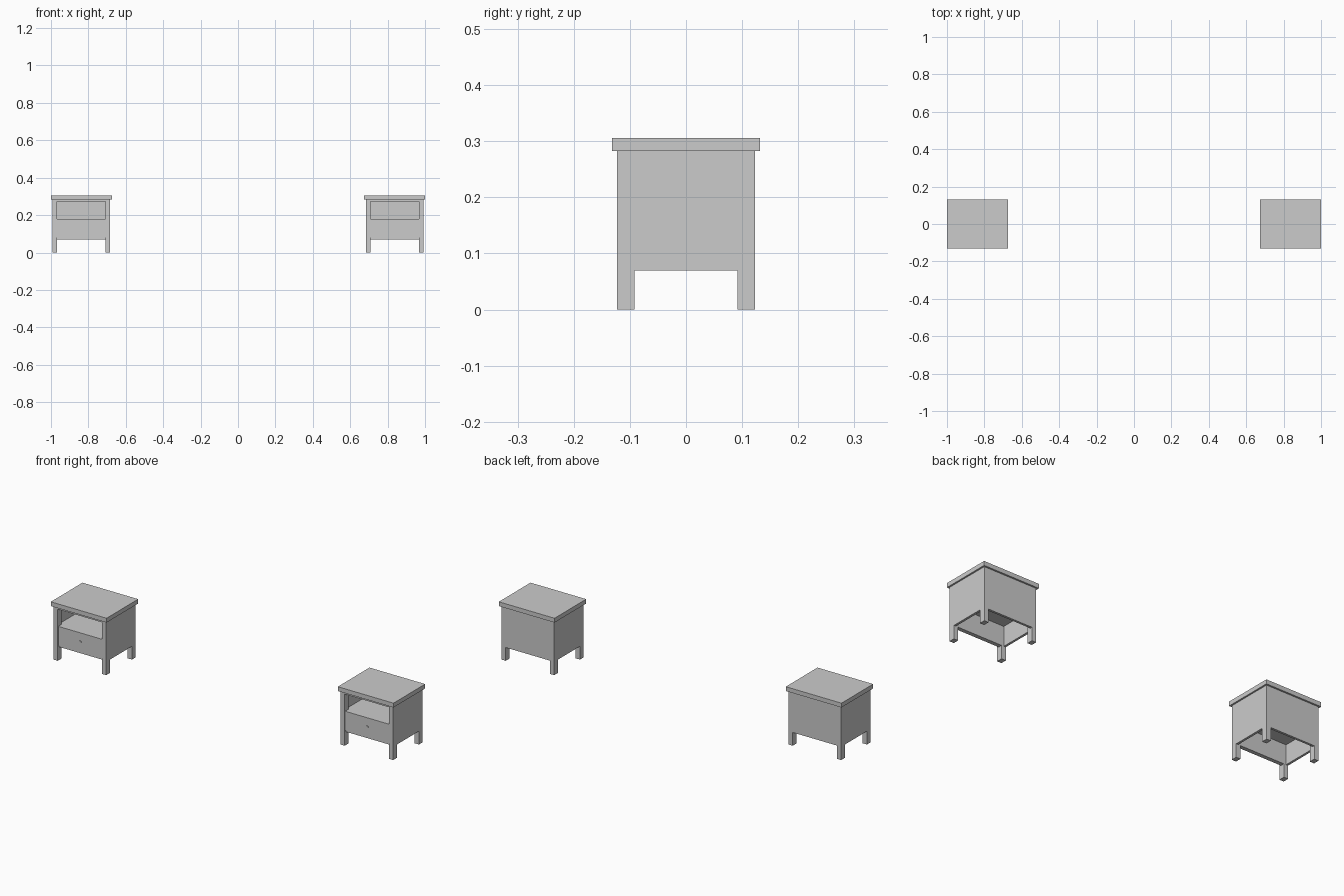
import bpy
from math import radians

if "Cube" in bpy.data.objects:
    bpy.data.objects.remove(bpy.data.objects["Cube"])

HW, HD = 0.154, 0.123        # body half width and half depth
LX, LY = 0.025, 0.031        # post section
BODY_Z, TOP_Z = 0.07, 0.283


def box(name, cx, x, y, z):
    """Box from (min, max) ranges, shifted sideways to its nightstand."""
    bpy.ops.mesh.primitive_cube_add(
        size=1, location=(cx + sum(x) / 2, sum(y) / 2, sum(z) / 2))
    ob = bpy.context.object
    ob.name = name
    ob.scale = (x[1] - x[0], y[1] - y[0], z[1] - z[0])
    bpy.ops.object.transform_apply(location=False, rotation=False, scale=True)
    return ob


def nightstand(side, cx):
    # table top
    box(side + "_table_top", cx, (-0.1625, 0.1625), (-0.132, 0.132), (TOP_Z, 0.306))

    # corner posts that run down into legs
    for sx, xn in ((-1, "left"), (1, "right")):
        x = sorted((sx * HW, sx * (HW - LX)))
        for sy, yn in ((-1, "front"), (1, "back")):
            y = sorted((sy * HD, sy * (HD - LY)))
            box(f"{side}_{yn}_{xn}_leg", cx, x, y, (0, TOP_Z))
        # side panel between the posts
        xp = sorted((sx * HW, sx * (HW - 0.012)))
        box(f"{side}_{xn}_panel", cx, xp, (-HD + LY, HD - LY), (BODY_Z, TOP_Z))

    inner = (-HW + LX, HW - LX)
    # back panel, rail above the opening, open shelf
    box(side + "_back_panel", cx, inner, (HD - 0.012, HD), (BODY_Z, TOP_Z))
    box(side + "_top_rail", cx, inner, (-HD, -HD + 0.02), (0.272, TOP_Z))
    box(side + "_shelf", cx, (-HW + 0.012, HW - 0.012), (-HD + LY, HD - 0.012), (0.174, 0.18))

    # slightly recessed drawer front over a bottom rail
    box(side + "_drawer_front", cx, inner, (-HD + 0.005, -HD + LY), (0.079, 0.18))
    box(side + "_bottom_rail", cx, inner, (-HD + 0.01, -HD + LY), (BODY_Z, 0.079))

    # small drawer knob
    bpy.ops.mesh.primitive_cylinder_add(
        vertices=12, radius=0.006, depth=0.008,
        location=(cx, -HD + 0.005, 0.133), rotation=(radians(90), 0, 0))
    bpy.context.object.name = side + "_drawer_knob"


nightstand("left", -0.8375)
nightstand("right", 0.8375)
